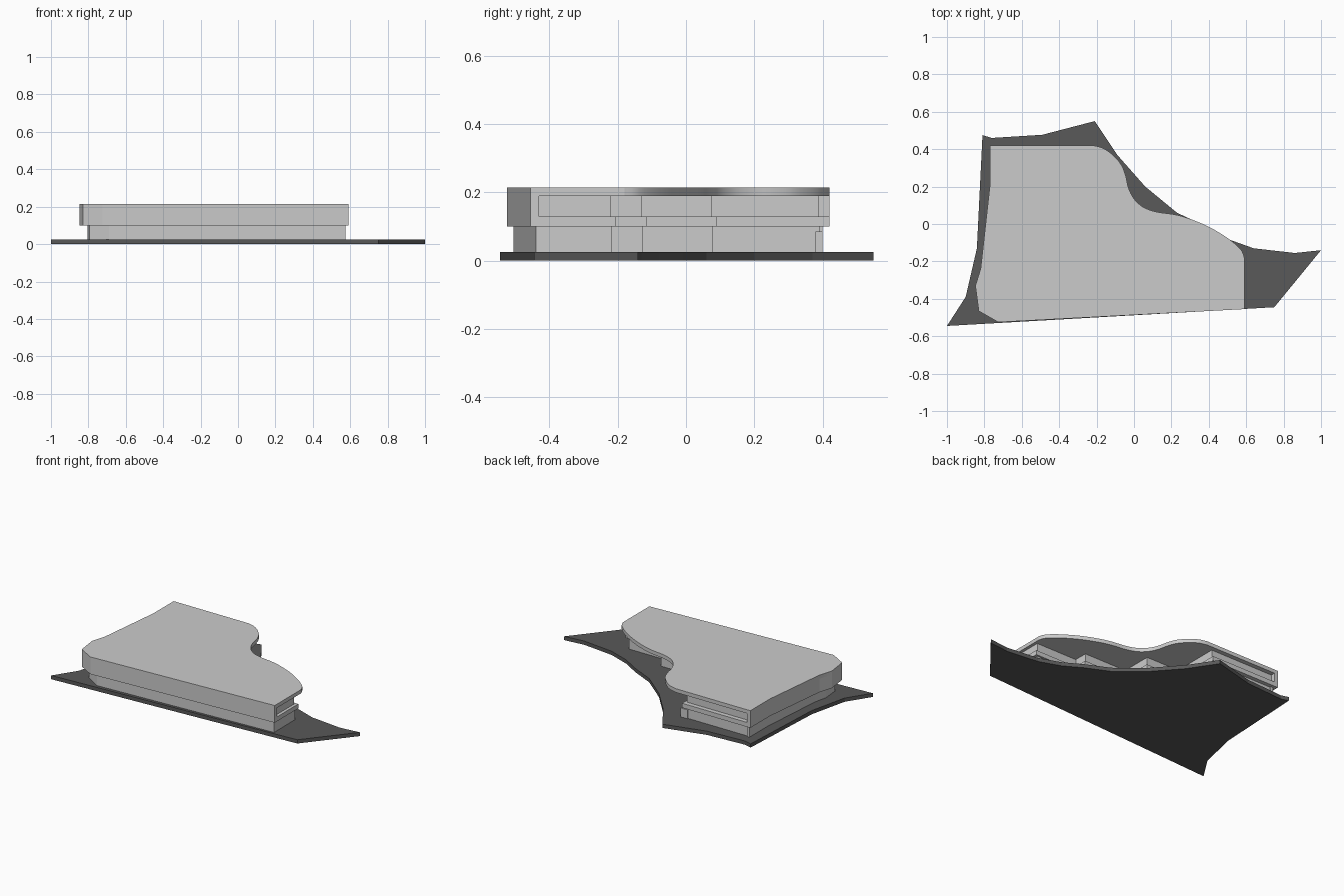
import bpy, bmesh
from mathutils import Vector

if "Cube" in bpy.data.objects:
    bpy.data.objects.remove(bpy.data.objects["Cube"])

dark = bpy.data.materials.new("dark_base")
dark.diffuse_color = (0.1, 0.1, 0.1, 1)
dark.use_nodes = True
dark.node_tree.nodes["Principled BSDF"].inputs["Base Color"].default_value = dark.diffuse_color


def prism(name, pts, z0, z1, mat=None):
    """Extrude a plan outline from z0 up to z1."""
    bm = bmesh.new()
    face = bm.faces.new([bm.verts.new((x, y, z0)) for x, y in pts])
    top = bmesh.ops.extrude_face_region(bm, geom=[face])["geom"]
    bmesh.ops.translate(bm, vec=(0, 0, z1 - z0),
                        verts=[v for v in top if isinstance(v, bmesh.types.BMVert)])
    bmesh.ops.recalc_face_normals(bm, faces=bm.faces)
    me = bpy.data.meshes.new(name)
    bm.to_mesh(me)
    bm.free()
    ob = bpy.data.objects.new(name, me)
    bpy.context.collection.objects.link(ob)
    if mat:
        me.materials.append(mat)
    return ob


def smooth_path(p, n=4):
    """Catmull-Rom curve through the points."""
    p = [Vector(q) for q in p]
    p = [p[0]] + p + [p[-1]]
    out = []
    for a, b, c, d in zip(p, p[1:], p[2:], p[3:]):
        for i in range(n):
            t = i / n
            out.append(tuple(0.5 * (2 * b + (c - a) * t + (2 * a - 5 * b + 4 * c - d) * t * t
                                    + (3 * b - a - 3 * c + d) * t ** 3)))
    return out + [tuple(p[-1])]


def stepped(o):
    """Stepped facade from the right wing to the rear, pushed out by o."""
    corners = [(0.57, -0.22), (0.27, -0.13), (-0.04, 0.075), (-0.28, 0.39)]
    pts = []
    for i, (x, y) in enumerate(corners):
        pts.append((x + o, y + o))
        if i < 3:
            pts.append((corners[i + 1][0] + o, y + o))
    return pts


# Site plate
prism("site_plate", [
    (-1, -0.545), (0.75, -0.445), (1, -0.14), (0.86, -0.155), (0.64, -0.13), (0.5, -0.08),
    (0.38, -0.01), (0.23, 0.06), (0.06, 0.20), (-0.09, 0.37), (-0.21, 0.55), (-0.49, 0.477),
    (-0.76, 0.46), (-0.81, 0.475), (-0.84, -0.13), (-0.90, -0.39)], 0, 0.025, dark)

# Lower storey, set back under the upper one
prism("lower_storey", [(-0.69, -0.505), (0.575, -0.44)] + stepped(0.003)
      + [(-0.73, 0.393), (-0.73, 0.40), (-0.75, 0.40), (-0.75, 0.21), (-0.785, -0.24),
         (-0.805, -0.33), (-0.795, -0.44)], 0.025, 0.10)
prism("lower_rear_post", [(-0.29, 0.38), (-0.24, 0.38), (-0.24, 0.40), (-0.29, 0.40)],
      0.025, 0.085)

# Closed left and front outline shared by the upper parts
left = [(-0.77, 0.42), (-0.77, 0.21), (-0.82, -0.24), (-0.848, -0.33), (-0.83, -0.465),
        (-0.725, -0.525)]

# Floor slab
slab = stepped(0.015)
slab[0] = (0.59, -0.205)
slab[-1] = (-0.265, 0.42)
prism("floor_slab", left + [(0.59, -0.455)] + slab, 0.10, 0.13)

# Upper storey: solid outer walls with a recessed stepped window front
prism("upper_storey", left + [(0.59, -0.455), (0.59, -0.43), (0.57, -0.43)] + stepped(0)
      + [(-0.745, 0.39), (-0.745, 0.42)], 0.13, 0.19)

# Roof with a wavy rear edge
wave = smooth_path([(0.59, -0.18), (0.57, -0.135), (0.5, -0.075), (0.4, -0.015), (0.3, 0.027),
                    (0.22, 0.05), (0.12, 0.065), (0.05, 0.09), (0, 0.135), (-0.03, 0.195),
                    (-0.045, 0.26), (-0.07, 0.32), (-0.12, 0.375), (-0.17, 0.407), (-0.22, 0.42)])
roof = prism("roof", left + [(0.59, -0.455)] + wave, 0.19, 0.215)
bpy.context.view_layer.objects.active = roof
roof.select_set(True)
bpy.ops.object.shade_smooth_by_angle(angle=0.3)
